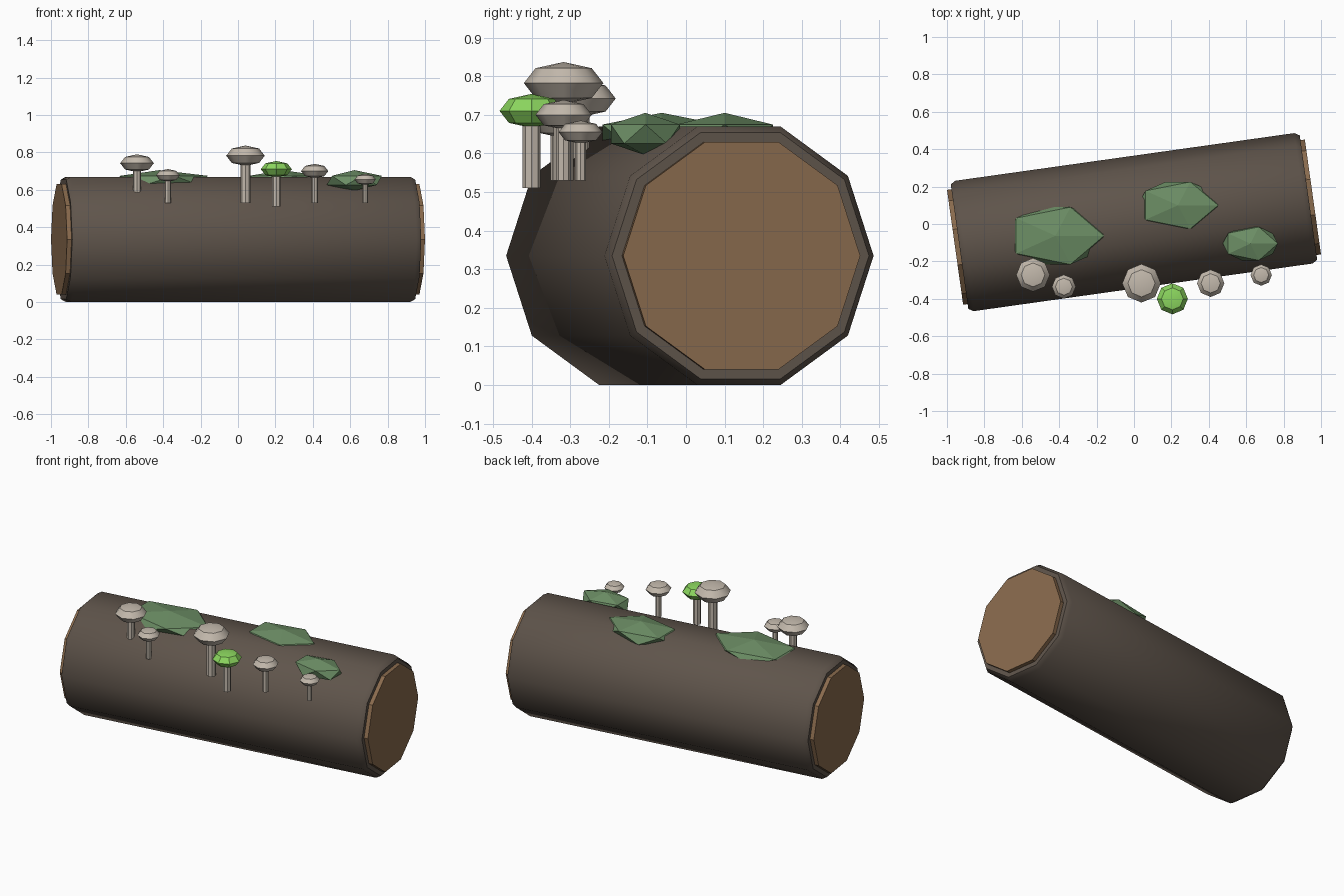
import bpy, bmesh, math
from mathutils import Matrix, Vector

cube = bpy.data.objects.get("Cube")
if cube:
    bpy.data.objects.remove(cube, do_unlink=True)


def material(name, rgb):
    m = bpy.data.materials.new(name)
    m.use_nodes = True
    m.diffuse_color = (*rgb, 1)
    node = next(n for n in m.node_tree.nodes if n.type == 'BSDF_PRINCIPLED')
    node.inputs["Base Color"].default_value = (*rgb, 1)
    node.inputs["Roughness"].default_value = 0.9
    return m


BARK = material("bark_brown", (0.114, 0.089, 0.07))
WOOD = material("cut_wood", (0.25, 0.145, 0.074))
MOSS = material("moss_green", (0.15, 0.27, 0.13))
PALE = material("pale_mushroom", (0.546, 0.485, 0.413))
LIME = material("lime_cap", (0.262, 0.679, 0.114))


def finish(bm, name, mat, smooth=None):
    mesh = bpy.data.meshes.new(name)
    bmesh.ops.recalc_face_normals(bm, faces=bm.faces)
    bm.to_mesh(mesh)
    bm.free()
    mesh.materials.append(mat)
    ob = bpy.data.objects.new(name, mesh)
    bpy.context.collection.objects.link(ob)
    if smooth:
        bpy.ops.object.select_all(action='DESELECT')
        ob.select_set(True)
        bpy.context.view_layer.objects.active = ob
        bpy.ops.object.shade_smooth_by_angle(angle=math.radians(smooth))
    return ob


def lathe(name, profile, sides, mat, matrix, smooth=None):
    """Closed solid of revolution about local z from (radius, height) pairs."""
    bm = bmesh.new()
    rings = [[bm.verts.new((r * math.cos(a), r * math.sin(a), h))
              for a in (math.tau * i / sides for i in range(sides))]
             for r, h in profile]
    for low, high in zip(rings, rings[1:]):
        for i in range(sides):
            j = (i + 1) % sides
            bm.faces.new((low[i], low[j], high[j], high[i]))
    bm.faces.new(rings[0][::-1])
    bm.faces.new(rings[-1])
    bm.transform(matrix)
    return finish(bm, name, mat, smooth)


# Log: ten-sided bark with chamfered ends, and a wood core showing at both ends
R = 0.352
lay = (Matrix.Translation((0, 0.01, R * math.cos(math.pi / 10)))
       @ Matrix.Rotation(math.radians(8), 4, 'Z')
       @ Matrix.Rotation(math.pi / 2, 4, 'Y')
       @ Matrix.Rotation(math.pi / 2, 4, 'Z'))
lathe("log_bark", [(0.336, -0.942), (R, -0.915), (R, 0.915), (0.336, 0.942)],
      10, BARK, lay, 38)
lathe("log_core", [(0.31, -0.966), (0.31, 0.966)], 10, WOOD, lay)

# Moss: flattened faceted blobs sunk into the bark
for name, x, y, rx, ry in (("moss_left", -0.42, -0.063, 0.29, 0.18),
                           ("moss_middle", 0.235, 0.1, 0.24, 0.147),
                           ("moss_right", 0.622, -0.105, 0.165, 0.105)):
    bm = bmesh.new()
    bmesh.ops.create_icosphere(bm, subdivisions=1, radius=1)
    bm.transform(Matrix.Translation((x, y, 0.65)) @ Matrix.Diagonal((rx, ry, 0.055, 1)))
    finish(bm, name, MOSS)

# Mushrooms: x, y, cap radius, cap middle height, stem foot height, stem radius, colour
mushrooms = [(-0.54, -0.272, 0.09, 0.742, 0.58, 0.022, PALE),
             (-0.375, -0.335, 0.064, 0.677, 0.53, 0.016, PALE),
             (0.04, -0.317, 0.103, 0.782, 0.53, 0.026, PALE),
             (0.205, -0.4, 0.083, 0.71, 0.51, 0.023, LIME),
             (0.41, -0.317, 0.073, 0.7, 0.53, 0.018, PALE),
             (0.68, -0.273, 0.057, 0.655, 0.53, 0.014, PALE)]
for n, (x, y, r, z, foot, stem, colour) in enumerate(mushrooms, 1):
    lathe(f"mushroom_stem_{n}", [(stem, foot), (stem, z)], 8, PALE,
          Matrix.Translation((x, y, 0)))
    bm = bmesh.new()
    bmesh.ops.create_uvsphere(bm, u_segments=8, v_segments=4, radius=r)
    bm.transform(Matrix.Translation((x, y, z)) @ Matrix.Diagonal((1, 1, 0.53, 1)))
    finish(bm, f"mushroom_cap_{n}", colour, 30 if colour is LIME else 40)
